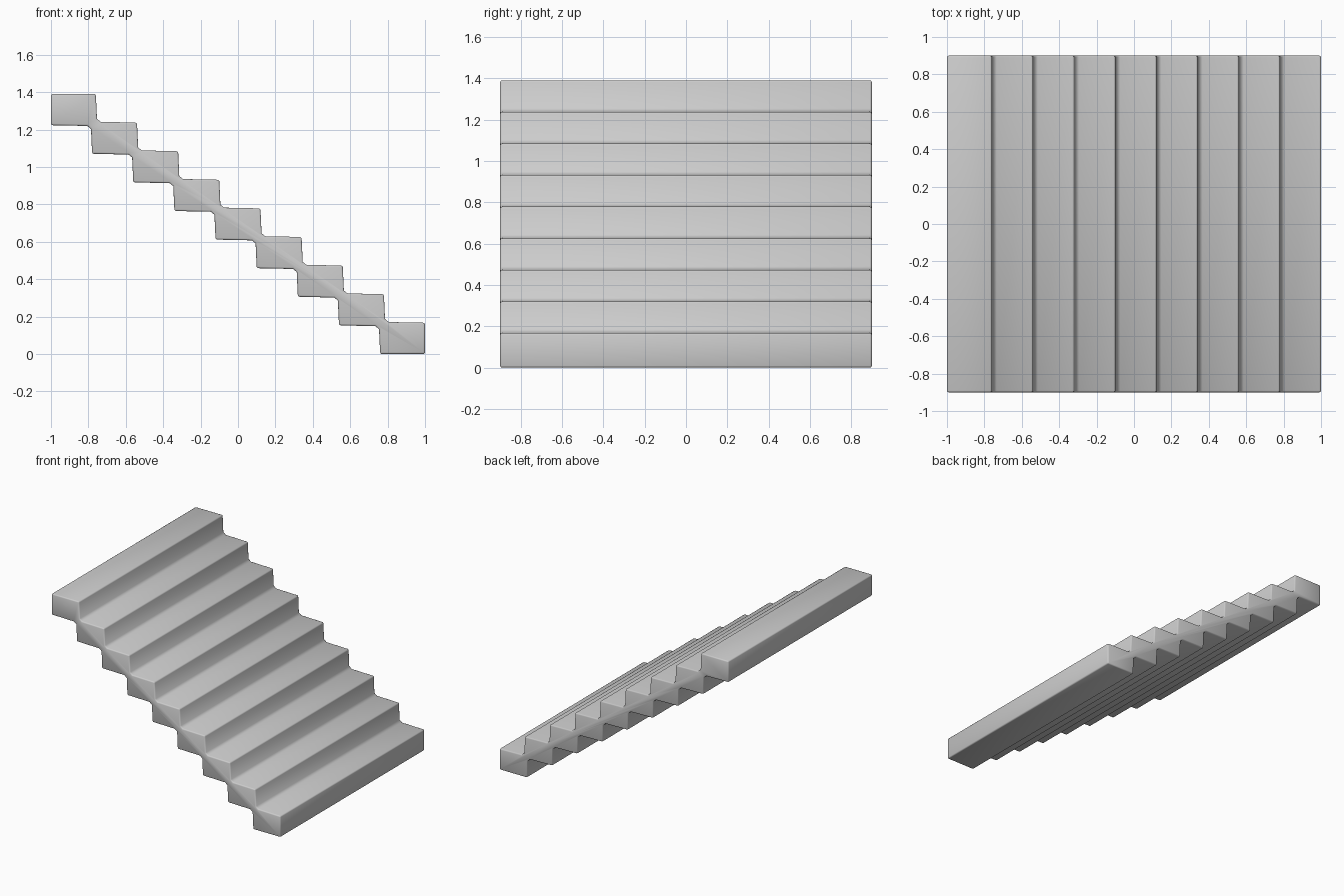
import bpy, bmesh, math

if "Cube" in bpy.data.objects:
    bpy.data.objects.remove(bpy.data.objects["Cube"])

STEPS = 9
W, H = 0.24, 0.167          # size of one tread block
DX, DZ = 0.22, 0.1529       # offset between blocks
TOP = 1.39
HALF = 0.9                  # half of the stair width
C = 0.02                    # fillet in the inner corners

# Stepped side profile: upper outline going down, lower outline its half-turn copy
upper = [(-1.0, TOP)]
for i in range(STEPS):
    xr, zt = -1.0 + W + DX * i, TOP - DZ * i
    upper.append((xr, zt))
    if i < STEPS - 1:
        zn = zt - DZ
        upper += [(xr + 0.006, zn + C), (xr + 0.006 + C, zn + 0.004)]
lower = [(-x, TOP - z) for x, z in upper]
profile = upper + lower

# Extrude the profile across the stair width
bm = bmesh.new()
face = bm.faces.new([bm.verts.new((x, -HALF, z)) for x, z in profile])
ext = bmesh.ops.extrude_face_region(bm, geom=[face], use_keep_orig=True)
moved = [v for v in ext["geom"] if isinstance(v, bmesh.types.BMVert)]
bmesh.ops.translate(bm, verts=moved, vec=(0, 2 * HALF, 0))
bmesh.ops.recalc_face_normals(bm, faces=bm.faces)

# Soften the outer corners and the end edges
hard = [e for e in bm.edges if e.is_convex and e.calc_face_angle(0) > math.radians(60)]
bmesh.ops.bevel(bm, geom=hard, offset=0.009, segments=2, profile=0.5,
                affect='EDGES', clamp_overlap=True)

mesh = bpy.data.meshes.new("staircase")
bm.to_mesh(mesh)
bm.free()
stairs = bpy.data.objects.new("staircase", mesh)
bpy.context.collection.objects.link(stairs)
bpy.context.view_layer.objects.active = stairs
stairs.select_set(True)
bpy.ops.object.shade_smooth_by_angle(angle=math.radians(50))
